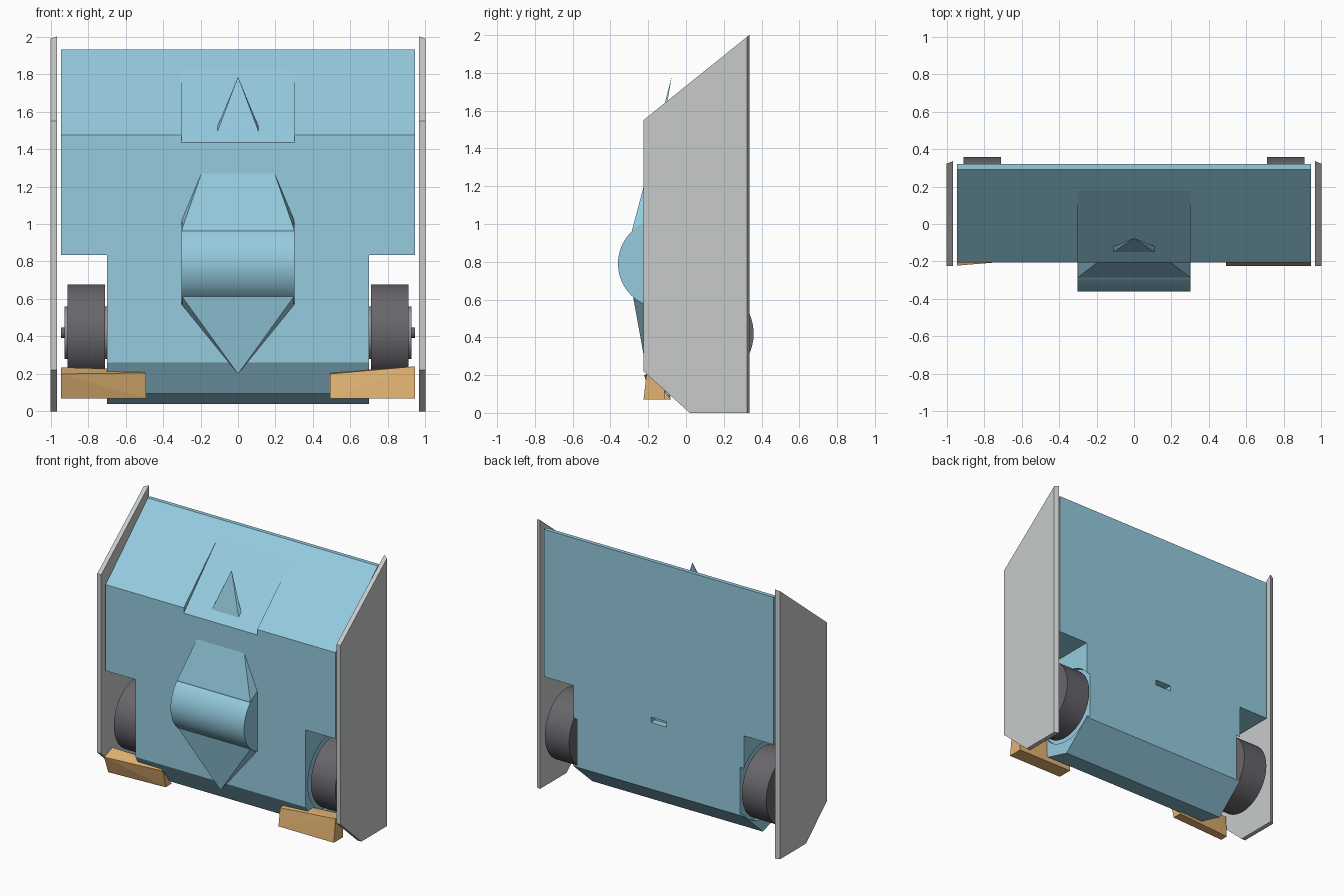
import bpy, bmesh, math
from mathutils import Matrix

if "Cube" in bpy.data.objects:
    bpy.data.objects.remove(bpy.data.objects["Cube"], do_unlink=True)


def material(name, rgb):
    m = bpy.data.materials.new(name)
    m.use_nodes = True
    m.diffuse_color = (*rgb, 1)
    m.node_tree.nodes["Principled BSDF"].inputs["Base Color"].default_value = (*rgb, 1)
    return m


BLUE = material("light blue paint", (0.30, 0.60, 0.74))
GREY = material("pale grey plate", (0.58, 0.60, 0.60))
DARK = material("dark rubber", (0.14, 0.13, 0.15))
METAL = material("hub metal", (0.30, 0.30, 0.31))
ORANGE = material("amber plastic", (0.76, 0.45, 0.17))


def finish(bm, name, mat):
    bmesh.ops.recalc_face_normals(bm, faces=bm.faces)
    mesh = bpy.data.meshes.new(name)
    bm.to_mesh(mesh)
    bm.free()
    mesh.materials.append(mat)
    ob = bpy.data.objects.new(name, mesh)
    bpy.context.collection.objects.link(ob)
    return ob


def prism(name, profile, x0, x1, mat):
    """Extrude a (y, z) side profile from x0 to x1."""
    bm = bmesh.new()
    face = bm.faces.new([bm.verts.new((x0, y, z)) for y, z in profile])
    ext = bmesh.ops.extrude_face_region(bm, geom=[face])["geom"]
    moved = [v for v in ext if isinstance(v, bmesh.types.BMVert)]
    bmesh.ops.translate(bm, verts=moved, vec=(x1 - x0, 0, 0))
    return finish(bm, name, mat)


def box(name, x0, x1, y0, y1, z0, z1, mat):
    return prism(name, [(y0, z0), (y1, z0), (y1, z1), (y0, z1)], x0, x1, mat)


def hull(name, points, mat):
    bm = bmesh.new()
    for p in points:
        bm.verts.new(p)
    bmesh.ops.convex_hull(bm, input=bm.verts)
    bmesh.ops.dissolve_limit(bm, angle_limit=0.01, verts=bm.verts, edges=bm.edges)
    return finish(bm, name, mat)


def drum(name, x0, x1, y, z, r, mat, sides=64):
    """Cylinder lying along x."""
    bm = bmesh.new()
    place = Matrix.Translation(((x0 + x1) / 2, y, z)) @ Matrix.Rotation(math.pi / 2, 4, "Y")
    bmesh.ops.create_cone(bm, cap_ends=True, segments=sides, radius1=r, radius2=r,
                          depth=abs(x1 - x0), matrix=place)
    ob = finish(bm, name, mat)
    bpy.context.view_layer.objects.active = ob
    bpy.ops.object.select_all(action="DESELECT")
    ob.select_set(True)
    bpy.ops.object.shade_smooth_by_angle()
    return ob


def cut(target, cutter):
    mod = target.modifiers.new(cutter.name, "BOOLEAN")
    mod.operation = "DIFFERENCE"
    mod.solver = "EXACT"
    mod.object = cutter
    bpy.context.view_layer.objects.active = target
    bpy.ops.object.modifier_apply(modifier=mod.name)
    bpy.data.objects.remove(cutter, do_unlink=True)


FRONT, BACK = -0.205, 0.32
WHEEL_Y, WHEEL_Z = 0.10, 0.42

# Main hull: side profile with sloped roof and angled keel
body = prism("main_body", [(FRONT, 0.26), (-0.10, 0.095), (0.10, 0.04), (BACK, 0.235),
                           (BACK, 1.93), (0.29, 1.93), (FRONT, 1.475)], -0.945, 0.945, BLUE)

# Wheel notches, round recesses behind the wheels, roof wedge and rear slot
for s in (-1, 1):
    cut(body, box("notch", s * 0.7, s * 1.1, -0.5, 0.6, -0.2, 0.835, BLUE))
    cut(body, drum("recess", s * 0.67, s * 0.75, WHEEL_Y, WHEEL_Z, 0.28, BLUE))
cut(body, prism("roof_wedge", [(FRONT - 0.04, 1.394), (0.18, 1.829), (0.10, 2.0),
                               (FRONT - 0.04, 2.0)], -0.302, 0.302, BLUE))
cut(body, box("rear_slot", -0.065, 0.065, 0.27, 0.4, 0.73, 0.77, BLUE))

# Roof spike
hull("roof_spike", [(x, y, z) for x in (-0.11, 0.11) for y, z in ((-0.15, 1.492), (-0.12, 1.52))]
     + [(0, -0.075, 1.785)], BLUE)

# Nose: faceted housing with a drum across it
nose = [(0, FRONT, 0.2)]
for s in (-1, 1):
    nose += [(s * 0.3, FRONT, 0.57), (s * 0.3, FRONT, 1.02), (s * 0.195, FRONT, 1.27),
             (s * 0.3, -0.285, 0.97), (s * 0.3, -0.28, 0.615)]
hull("nose_housing", nose, BLUE)
drum("nose_drum", -0.302, 0.302, -0.125, 0.79, 0.235, BLUE, 96)

for s, side in ((1, "left"), (-1, "right")):
    # Side plate with a chamfered rear edge
    outline = [(-0.225, 1.55), (0.335, 2.0), (0.335, 0.0), (0.02, 0.0), (-0.225, 0.22)]
    plate = [(s * 0.967, y, z) for y, z in outline]
    plate += [(s * 1.0, min(y, 0.322), z if z < 1.9 else 1.99) for y, z in outline]
    hull(side + "_side_plate", plate, GREY)
    # Wheel, hub and axle
    drum(side + "_wheel", s * 0.71, s * 0.91, WHEEL_Y, WHEEL_Z, 0.258, DARK)
    drum(side + "_hub", s * 0.69, s * 0.925, WHEEL_Y, WHEEL_Z, 0.14, METAL, 48)
    drum(side + "_axle", s * 0.66, s * 0.945, WHEEL_Y, WHEEL_Z, 0.028, DARK, 24)

# Amber front skids, each tilted differently
hull("left_skid", [(0.49, -0.225, 0.07), (0.945, -0.225, 0.07), (0.945, -0.205, 0.24),
                   (0.49, -0.205, 0.2), (0.49, -0.115, 0.07), (0.945, -0.115, 0.07),
                   (0.945, -0.115, 0.24), (0.49, -0.115, 0.21)], ORANGE)
hull("right_skid", [(-0.49, -0.15, 0.07), (-0.945, -0.175, 0.07), (-0.945, -0.222, 0.2),
                    (-0.49, -0.185, 0.205), (-0.49, -0.08, 0.07), (-0.945, -0.115, 0.07),
                    (-0.945, -0.125, 0.235), (-0.6, -0.12, 0.225)], ORANGE)
